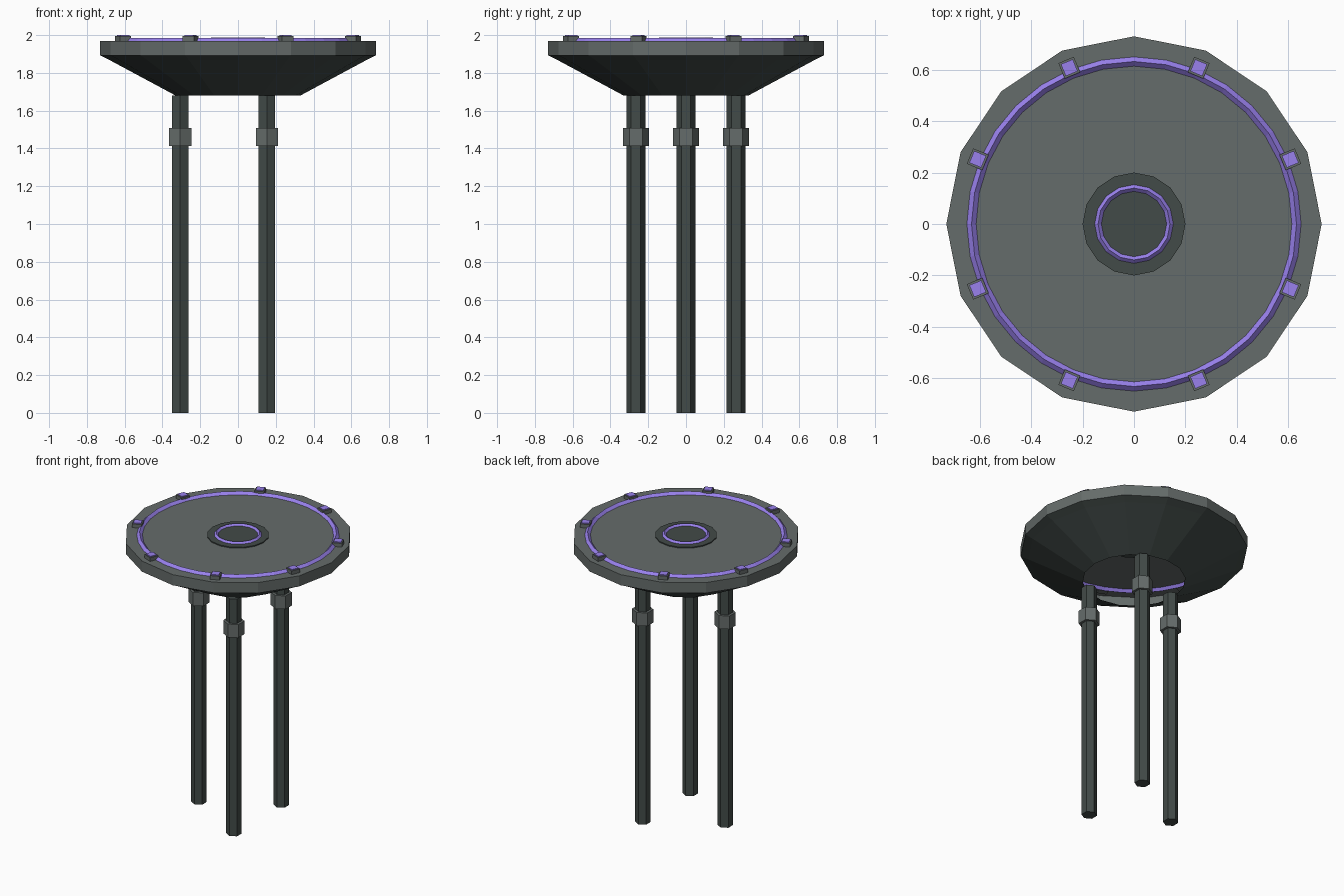
import bpy, bmesh, math
from mathutils import Matrix

if "Cube" in bpy.data.objects:
    bpy.data.objects.remove(bpy.data.objects["Cube"])


def material(name, rgb):
    m = bpy.data.materials.new(name)
    m.diffuse_color = (*rgb, 1)
    m.use_nodes = True
    m.node_tree.nodes["Principled BSDF"].inputs["Base Color"].default_value = m.diffuse_color
    return m


GREY = material("grey_metal", (0.13, 0.15, 0.145))
DARK = material("dark_metal", (0.055, 0.07, 0.065))
PURPLE = material("purple_glow", (0.32, 0.22, 0.85))


def add_object(name, bm, mat):
    me = bpy.data.meshes.new(name)
    bm.to_mesh(me)
    bm.free()
    ob = bpy.data.objects.new(name, me)
    bpy.context.collection.objects.link(ob)
    me.materials.append(mat)
    return ob


def lathe(name, profile, sides, mat, cap_top=False, closed=False):
    """Flat-faced revolve of (radius, z) points, first vertex on +y."""
    bm = bmesh.new()
    rings = []
    for r, z in profile:
        rings.append([bm.verts.new((r * math.sin(2 * math.pi * i / sides),
                                    r * math.cos(2 * math.pi * i / sides), z))
                      for i in range(sides)])
    pairs = list(zip(rings, rings[1:]))
    if closed:
        pairs.append((rings[-1], rings[0]))
    for a, b in pairs:
        for i in range(sides):
            j = (i + 1) % sides
            bm.faces.new((a[i], b[i], b[j], a[j]))
    if cap_top:
        bm.faces.new(rings[-1])
    bmesh.ops.recalc_face_normals(bm, faces=bm.faces[:])
    return add_object(name, bm, mat)


def prism(name, radius, z0, z1, sides, mat, x=0, y=0):
    bm = bmesh.new()
    bmesh.ops.create_cone(bm, cap_ends=True, segments=sides, radius1=radius,
                          radius2=radius, depth=z1 - z0)
    ob = add_object(name, bm, mat)
    ob.location = (x, y, (z0 + z1) / 2)
    return ob


def ring(name, radius, minor, z, sides):
    lathe(name, [(radius + minor, z), (radius, z + minor),
                 (radius - minor, z), (radius, z - minor)],
          sides, PURPLE, closed=True)


def block(name, angle, radius, width, z0, z1, mat):
    bm = bmesh.new()
    bmesh.ops.create_cube(bm, size=1, matrix=Matrix.Diagonal((width, width, z1 - z0, 1)))
    ob = add_object(name, bm, mat)
    ob.location = (radius * math.cos(angle), radius * math.sin(angle), (z0 + z1) / 2)
    ob.rotation_euler.z = angle


# Hollow dish, open underneath
lathe("dish_underside", [(0.33, 1.68), (0.68, 1.868), (0.73, 1.893)], 16, DARK)
lathe("top_plate", [(0.73, 1.893), (0.73, 1.968)], 16, GREY, cap_top=True)

# Centre hub and glowing rings
prism("centre_hub", 0.20, 1.96, 1.975, 16, DARK)
ring("inner_ring", 0.14, 0.013, 1.975, 16)
ring("outer_ring", 0.632, 0.018, 1.968, 32)

# Lamp blocks around the edge
for i in range(8):
    a = math.radians(22.5 + 45 * i)
    block(f"lamp_block_{i + 1}", a, 0.658, 0.065, 1.96, 1.994, GREY)
    block(f"lamp_light_{i + 1}", a, 0.658, 0.05, 1.985, 2.0, PURPLE)

# Three hexagonal legs with collars
for i, deg in enumerate((60, 180, 300)):
    x = 0.306 * math.cos(math.radians(deg))
    y = 0.306 * math.sin(math.radians(deg))
    prism(f"leg_{i + 1}", 0.05, 0, 1.68, 6, DARK, x, y)
    prism(f"leg_collar_{i + 1}", 0.068, 1.413, 1.507, 6, GREY, x, y)
